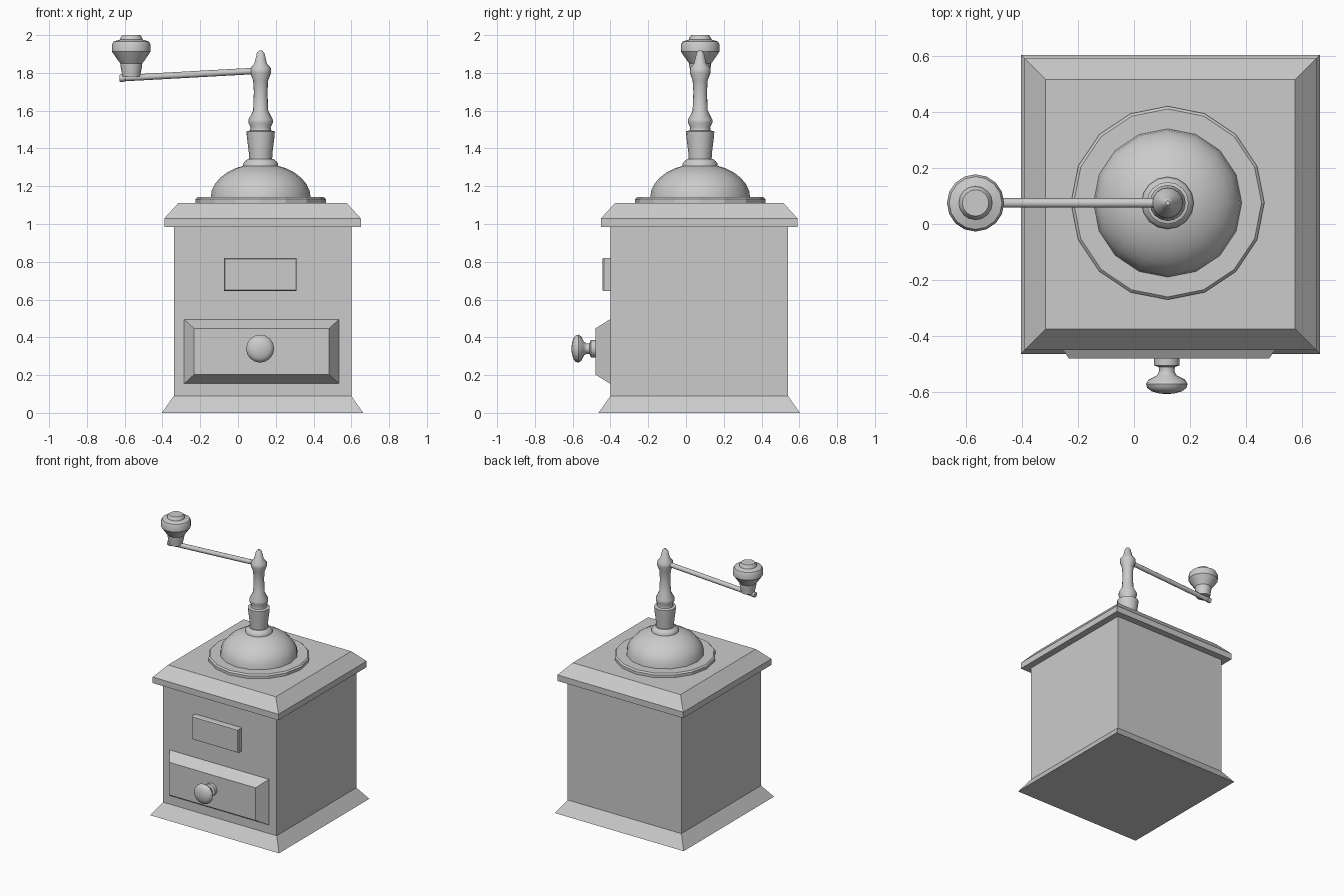
import bpy, bmesh, math
from mathutils import Matrix, Vector

if "Cube" in bpy.data.objects:
    bpy.data.objects.remove(bpy.data.objects["Cube"])

CX, CY = 0.13, 0.07      # box axis
SX, SY = 0.12, 0.075     # spindle axis


def finish(name, bm, smooth=None):
    bmesh.ops.recalc_face_normals(bm, faces=bm.faces)
    mesh = bpy.data.meshes.new(name)
    bm.to_mesh(mesh)
    bm.free()
    ob = bpy.data.objects.new(name, mesh)
    bpy.context.collection.objects.link(ob)
    if smooth:
        bpy.ops.object.select_all(action='DESELECT')
        ob.select_set(True)
        bpy.context.view_layer.objects.active = ob
        bpy.ops.object.shade_smooth_by_angle(angle=math.radians(smooth))
    return ob


def loft(name, rings, matrix, smooth=None):
    """Skin equal-length rings of points and cap both ends."""
    bm = bmesh.new()
    loops = [[bm.verts.new(matrix @ Vector(p)) for p in r] for r in rings]
    n = len(loops[0])
    for a, b in zip(loops, loops[1:]):
        for i in range(n):
            j = (i + 1) % n
            bm.faces.new((a[i], a[j], b[j], b[i]))
    bm.faces.new(loops[0][::-1])
    bm.faces.new(loops[-1])
    return finish(name, bm, smooth)


def stack(name, levels, matrix):
    """Rectangular block through levels of (half x, half y, z)."""
    return loft(name, [[(-a, -b, z), (a, -b, z), (a, b, z), (-a, b, z)]
                       for a, b, z in levels], matrix)


def lathe(name, profile, matrix, sides=16, smooth=40):
    """Turned part from (radius, height) points."""
    return loft(name, [[(r * math.cos(2 * math.pi * i / sides),
                         r * math.sin(2 * math.pi * i / sides), z)
                        for i in range(sides)] for r, z in profile], matrix, smooth)


def front(x, y, z):
    """Local z points out of the front (-y), local y points up."""
    return Matrix.Translation((x, y, z)) @ Matrix.Rotation(math.pi / 2, 4, 'X')


# Wooden box
box = Matrix.Translation((CX, CY, 0))
stack("base", [(0.533, 0.533, 0), (0.47, 0.47, 0.09)], box)
stack("body", [(0.47, 0.47, 0.09), (0.47, 0.47, 0.985)], box)
stack("lid", [(0.52, 0.52, 0.985), (0.52, 0.52, 1.03), (0.445, 0.445, 1.112)], box)

# Drawer and front plaque
stack("drawer", [(0.41, 0.17, 0), (0.41, 0.17, 0.003), (0.357, 0.122, 0.08)],
      front(0.125, -0.40, 0.325))
stack("plaque", [(0.193, 0.0875, 0), (0.193, 0.0875, 0.035), (0.188, 0.083, 0.042)],
      front(0.118, -0.40, 0.733))
lathe("drawer_knob", [(0.046, 0), (0.046, 0.024), (0.029, 0.03), (0.027, 0.045),
                      (0.035, 0.06), (0.065, 0.075), (0.074, 0.09), (0.07, 0.105),
                      (0.053, 0.117), (0.028, 0.124), (0.008, 0.126)],
      front(0.117, -0.48, 0.34))

# Metal flange and dome
axis = Matrix.Translation((SX, SY, 0))
lathe("flange", [(0.345, 1.112), (0.345, 1.132), (0.335, 1.142)], axis, smooth=None)
dome = [(0.265 * math.cos(math.radians(a)), 1.138 + 0.182 * math.sin(math.radians(a)))
        for a in range(0, 85, 12)]
lathe("dome", dome, axis)
lathe("dome_collar", [(0.093, 1.30), (0.093, 1.32), (0.083, 1.332), (0.068, 1.345)], axis)

# Turned spindle
lathe("spindle", [(0.06, 1.33), (0.063, 1.38), (0.074, 1.47), (0.075, 1.49), (0.056, 1.495),
                  (0.053, 1.512), (0.064, 1.535), (0.064, 1.553), (0.04, 1.60),
                  (0.036, 1.70), (0.04, 1.76), (0.055, 1.80), (0.054, 1.825),
                  (0.033, 1.85), (0.02, 1.905), (0.008, 1.918)], axis)

# Crank arm with end collar
start, end = Vector((SX, SY, 1.812)), Vector((-0.627, SY, 1.771))
run = end - start
arm = Matrix.Translation(start) @ run.to_track_quat('Z', 'Y').to_matrix().to_4x4()
L = run.length
lathe("crank_arm", [(0.017, 0), (0.017, L - 0.03), (0.019, L - 0.028), (0.019, L)],
      arm, sides=12)

# Crank knob
lathe("crank_knob", [(0.049, 1.78), (0.05, 1.80), (0.058, 1.84), (0.058, 1.85),
                     (0.068, 1.863), (0.102, 1.912), (0.102, 1.95), (0.094, 1.966),
                     (0.06, 1.976), (0.058, 1.985), (0.047, 2.0)],
      Matrix.Translation((-0.565, SY, 0)), smooth=30)
